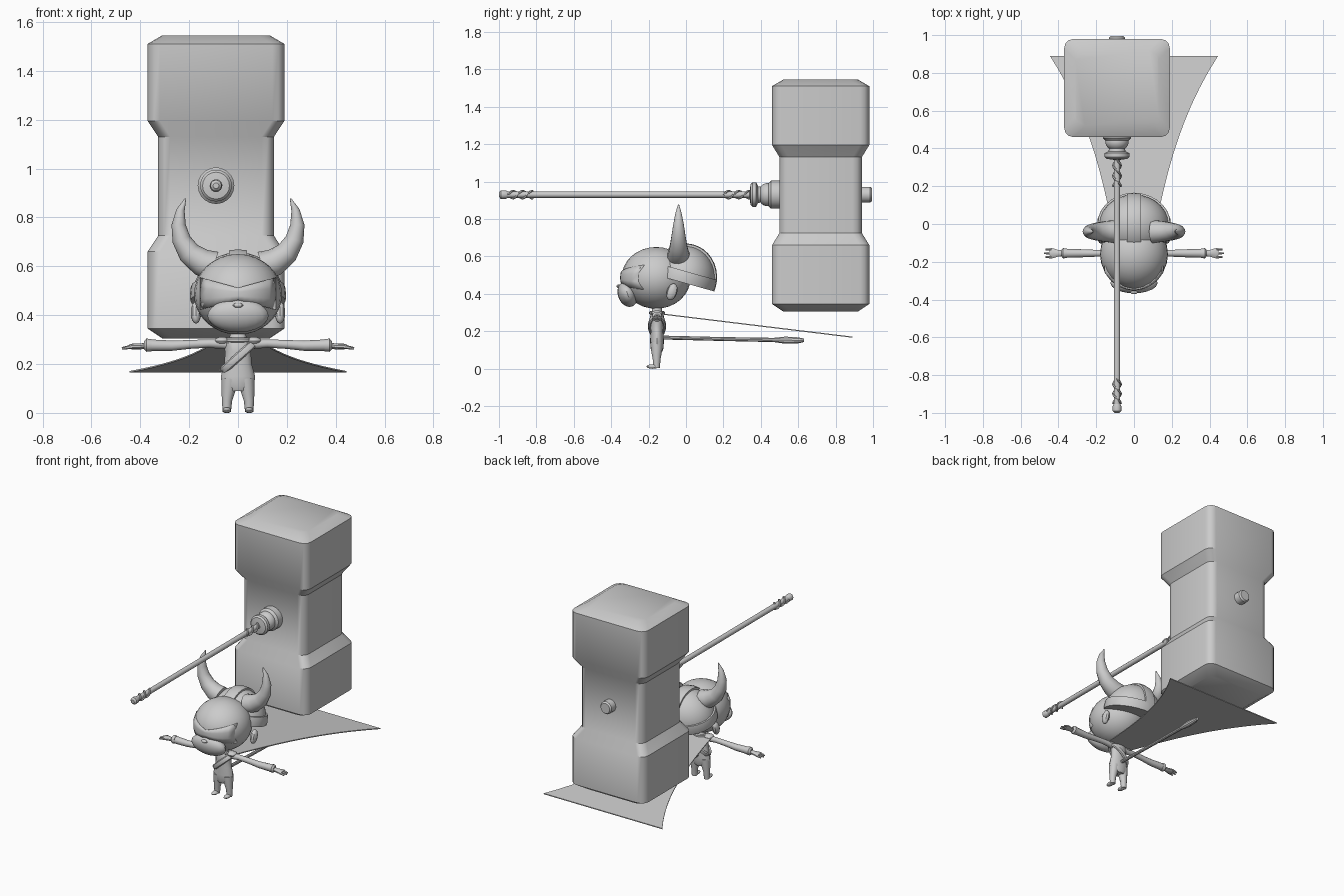
import bpy, bmesh
from math import sin, cos, pi, sqrt, radians
from mathutils import Vector, Matrix

cube = bpy.data.objects.get("Cube")
if cube:
    bpy.data.objects.remove(cube, do_unlink=True)

GREY = (0.6, 0.6, 0.6, 1)
mat = bpy.data.materials.new("plain grey")
mat.use_nodes = True
mat.diffuse_color = GREY
mat.node_tree.nodes["Principled BSDF"].inputs["Base Color"].default_value = GREY


def finish(name, bm, angle=35):
    bmesh.ops.recalc_face_normals(bm, faces=bm.faces[:])
    mesh = bpy.data.meshes.new(name)
    bm.to_mesh(mesh)
    bm.free()
    mesh.materials.append(mat)
    ob = bpy.data.objects.new(name, mesh)
    bpy.context.collection.objects.link(ob)
    bpy.ops.object.select_all(action='DESELECT')
    ob.select_set(True)
    bpy.context.view_layer.objects.active = ob
    bpy.ops.object.shade_smooth_by_angle(angle=radians(angle))
    return ob


def loft(name, rings, closed=False, angle=35):
    """Skin a list of rings of points."""
    bm = bmesh.new()
    vs = [[bm.verts.new(p) for p in ring] for ring in rings]
    n = len(vs[0])
    pairs = list(zip(vs, vs[1:])) + ([(vs[-1], vs[0])] if closed else [])
    for a, b in pairs:
        for i in range(n):
            j = (i + 1) % n
            bm.faces.new((a[i], a[j], b[j], b[i]))
    if not closed:
        bm.faces.new(vs[0])
        bm.faces.new(vs[-1])
    return finish(name, bm, angle)


def tube(name, points, radii, sides=12, closed=False, angle=35):
    """Tube along a path; a radius may be a number or an (x, y) pair."""
    pts = [Vector(p) for p in points]
    n = len(pts)
    rings = []
    for i, p in enumerate(pts):
        if closed:
            d = pts[(i + 1) % n] - pts[i - 1]
        else:
            d = pts[min(i + 1, n - 1)] - pts[max(i - 1, 0)]
        side = d.cross(Vector((0, 1, 0)) if abs(d.normalized().y) < 0.9 else Vector((0, 0, 1)))
        side.normalize()
        other = side.cross(d).normalized()
        r = radii[i] if isinstance(radii, list) else radii
        rx, ry = r if isinstance(r, tuple) else (r, r)
        rings.append([p + side * rx * cos(2 * pi * k / sides) + other * ry * sin(2 * pi * k / sides)
                      for k in range(sides)])
    return loft(name, rings, closed, angle)


def ball(name, centre, size, tilt=0, u=20, v=14, cuts=()):
    """Ellipsoid, tilted about x, optionally trimmed by planes."""
    bm = bmesh.new()
    bmesh.ops.create_uvsphere(bm, u_segments=u, v_segments=v, radius=1)
    m = Matrix.Translation(centre) @ Matrix.Rotation(tilt, 4, 'X') @ Matrix.Diagonal((*size, 1))
    bmesh.ops.transform(bm, matrix=m, verts=bm.verts[:])
    for co, no in cuts:
        geom = bm.verts[:] + bm.edges[:] + bm.faces[:]
        bmesh.ops.bisect_plane(bm, geom=geom, plane_co=co, plane_no=no, clear_outer=True)
        bmesh.ops.holes_fill(bm, edges=[e for e in bm.edges if e.is_boundary])
    return finish(name, bm)


# Hammer head: rounded square sections stacked upward
HX, HY, HZ = -0.09, 0.72, 0.93


def rounded_square(hx, hy, z, r):
    ring = []
    for q in range(4):
        sx, sy = (1, -1, -1, 1)[q], (1, 1, -1, -1)[q]
        for k in range(4):
            a = q * pi / 2 + k * pi / 6
            ring.append((HX + sx * (hx - r) + r * cos(a), HY + sy * (hy - r) + r * sin(a), z))
    return ring


sections = [(0.22, 0.2, 0.305), (0.28, 0.26, 0.345), (0.28, 0.26, 0.66), (0.237, 0.22, 0.725),
            (0.237, 0.22, 1.13), (0.28, 0.26, 1.195), (0.28, 0.26, 1.51), (0.22, 0.2, 1.545)]
loft("hammer_head", [rounded_square(a, b, z, 0.05) for a, b, z in sections], angle=32)


# Hammer handle with its turned fittings, all along y
def turned(name, profile, sides=20):
    return tube(name, [(HX, y, HZ) for y, r in profile], [r for y, r in profile], sides)


turned("handle_shaft", [(-0.96, 0.017), (0.4, 0.017)], 12)
turned("handle_pommel", [(-1, 0.012), (-0.99, 0.023), (-0.965, 0.023), (-0.95, 0.016)], 12)
turned("handle_collar", [(0.34, 0.02), (0.345, 0.055), (0.355, 0.065), (0.375, 0.065), (0.385, 0.045), (0.41, 0.04)])
ball("handle_ball", (HX, 0.435, HZ), (0.062, 0.05, 0.062))
turned("handle_socket", [(0.44, 0.06), (0.455, 0.075), (0.52, 0.075)])
turned("handle_end_cap", [(0.92, 0.042), (0.985, 0.042), (0.995, 0.034)])
for name, y0, y1 in (("front_wrap", -0.95, -0.82), ("rear_wrap", 0.2, 0.34)):
    for phase in (0, pi):
        pts = [(HX + 0.02 * cos(phase + t * 0.4), y0 + (y1 - y0) * t / 20,
                HZ + 0.02 * sin(phase + t * 0.4)) for t in range(21)]
        tube(name, pts, 0.006, 6)

# Head, muzzle and nose
HEAD_Y, HEAD_Z = -0.16, 0.485
ball("head", (0, HEAD_Y, HEAD_Z), (0.18, 0.185, 0.165), u=24, v=16)
ball("muzzle", (0, -0.312, 0.398), (0.125, 0.052, 0.07), tilt=0.35)
ball("nose", (0, -0.36, 0.44), (0.022, 0.012, 0.01), u=8, v=6)

# Eye mask: a thin shell following the face
bm = bmesh.new()
rows = []
for j in range(4):
    row = []
    for i in range(13):
        a = (i - 6) / 6
        top, low = 0.512 + 0.042 * abs(a), 0.462 - 0.04 * abs(a)
        z = low + (top - low) * j / 3
        x = 0.155 * a
        depth = sqrt(max(0.1, 1 - (x / 0.18) ** 2 - ((z - HEAD_Z) / 0.165) ** 2))
        row.append(bm.verts.new((x, HEAD_Y - 0.004 - 0.188 * depth, z)))
    rows.append(row)
for a, b in zip(rows, rows[1:]):
    for i in range(12):
        bm.faces.new((a[i], a[i + 1], b[i + 1], b[i]))
mask = finish("eye_mask", bm)
mask.modifiers.new("thickness", 'SOLIDIFY').thickness = 0.012

# Helmet: trimmed dome, raised rim band and centre ridge
rim_up = Vector((0, 0.27, 0.96))
rim_low, rim_high = Vector((0, 0, 0.455)), Vector((0, 0, 0.52))
hc = (0, -0.01, 0.48)
front_cut = ((0, -0.125, 0.6), (0, -1, 0.15))
ball("helmet_dome", hc, (0.187, 0.165, 0.178), -0.27, 28, 18, [(rim_low, -rim_up), front_cut])
ball("helmet_band", hc, (0.197, 0.175, 0.186), -0.27, 28, 18,
     [(rim_low, -rim_up), (rim_high, rim_up), ((0, -0.15, 0.5), (0, -1, 0))])
ball("helmet_ridge", hc, (0.19, 0.175, 0.19), -0.27, 28, 18,
     [(rim_low, -rim_up), ((0, -0.135, 0.6), (0, -1, 0.15)),
      ((0.037, 0, 0), (1, 0, 0)), ((-0.037, 0, 0), (-1, 0, 0))])

# Torso
tube("torso", [(0, -0.155, z) for z in (0.09, 0.11, 0.15, 0.2, 0.25, 0.285, 0.3, 0.34)],
     [(0.04, 0.028), (0.066, 0.035), (0.07, 0.037), (0.056, 0.034), (0.053, 0.037),
      (0.06, 0.036), (0.036, 0.028), (0.03, 0.025)], 16)
tube("neck_collar", [(0.045 * cos(k * pi / 8), -0.155 + 0.034 * sin(k * pi / 8), 0.298) for k in range(16)],
     0.01, 6, closed=True)
tube("sash", [(0.062 * cos(k * pi / 10), -0.155 + 0.04 * sin(k * pi / 10), 0.228 + 0.055 * cos(k * pi / 10))
              for k in range(20)], (0.017, 0.009), 8, closed=True)

# Paired parts
for side, s in (("left", 1), ("right", -1)):
    tube(side + "_horn", [(s * x, -0.04, z) for x, z in
                          ((0.1, 0.6), (0.15, 0.617), (0.2, 0.655), (0.232, 0.71), (0.243, 0.77), (0.235, 0.83), (0.215, 0.877))],
         [0.062, 0.056, 0.047, 0.038, 0.029, 0.017, 0.003], 14, angle=60)
    ball(side + "_ear", (s * 0.172, -0.075, 0.41), (0.022, 0.028, 0.046), -0.3, 10, 8)
    ball(side + "_shoulder", (s * 0.065, -0.155, 0.295), (0.032, 0.03, 0.016), u=12, v=8)
    tube(side + "_arm", [(s * x, -0.155, z) for x, z in ((0.03, 0.28), (0.12, 0.284), (0.2, 0.28), (0.27, 0.275), (0.37, 0.277))],
         [0.022, 0.017, 0.018, 0.021, 0.024], 12)
    tube(side + "_cuff", [(s * x, -0.155, 0.277) for x in (0.355, 0.375, 0.385)], [0.025, 0.027, 0.016], 12)
    tube(side + "_hand", [(s * x, -0.155, z) for x, z in ((0.375, 0.275), (0.4, 0.272), (0.43, 0.272), (0.445, 0.27))],
         [(0.012, 0.015), (0.012, 0.018), (0.012, 0.028), (0.009, 0.026)], 10)
    for k in range(3):
        y = -0.135 - 0.02 * k
        tube(side + "_finger", [(s * 0.435, y, 0.271), (s * (0.475 - 0.008 * abs(k - 1)), y, 0.264)], [0.009, 0.005], 6)
    tube(side + "_leg", [(s * x, -0.157, z) for x, z in ((0.034, 0.14), (0.038, 0.1), (0.045, 0.05), (0.046, 0.003))],
         [0.034, 0.03, 0.021, 0.017], 12)
    ball(side + "_foot", (s * 0.046, -0.178, 0.011), (0.018, 0.034, 0.012), u=12, v=8)

# Tail with a thickened tip
tube("tail", [(0, y, z) for y, z in ((-0.13, 0.166), (0.2, 0.158), (0.47, 0.153), (0.53, 0.152), (0.6, 0.151), (0.63, 0.151))],
     [0.011, 0.011, 0.012, 0.02, 0.017, 0.01], 10)

# Cape: flat sheet sloping back and flaring outward
rings = []
for k in range(13):
    t = k / 12
    y, z = -0.14 + 1.03 * t, 0.293 - 0.125 * t
    w = 0.09 + 0.2 * t + 0.155 * t ** 3
    rings.append([(-w, y, z - 0.003), (w, y, z - 0.003), (w, y, z + 0.003), (-w, y, z + 0.003)])
loft("cape", rings)
